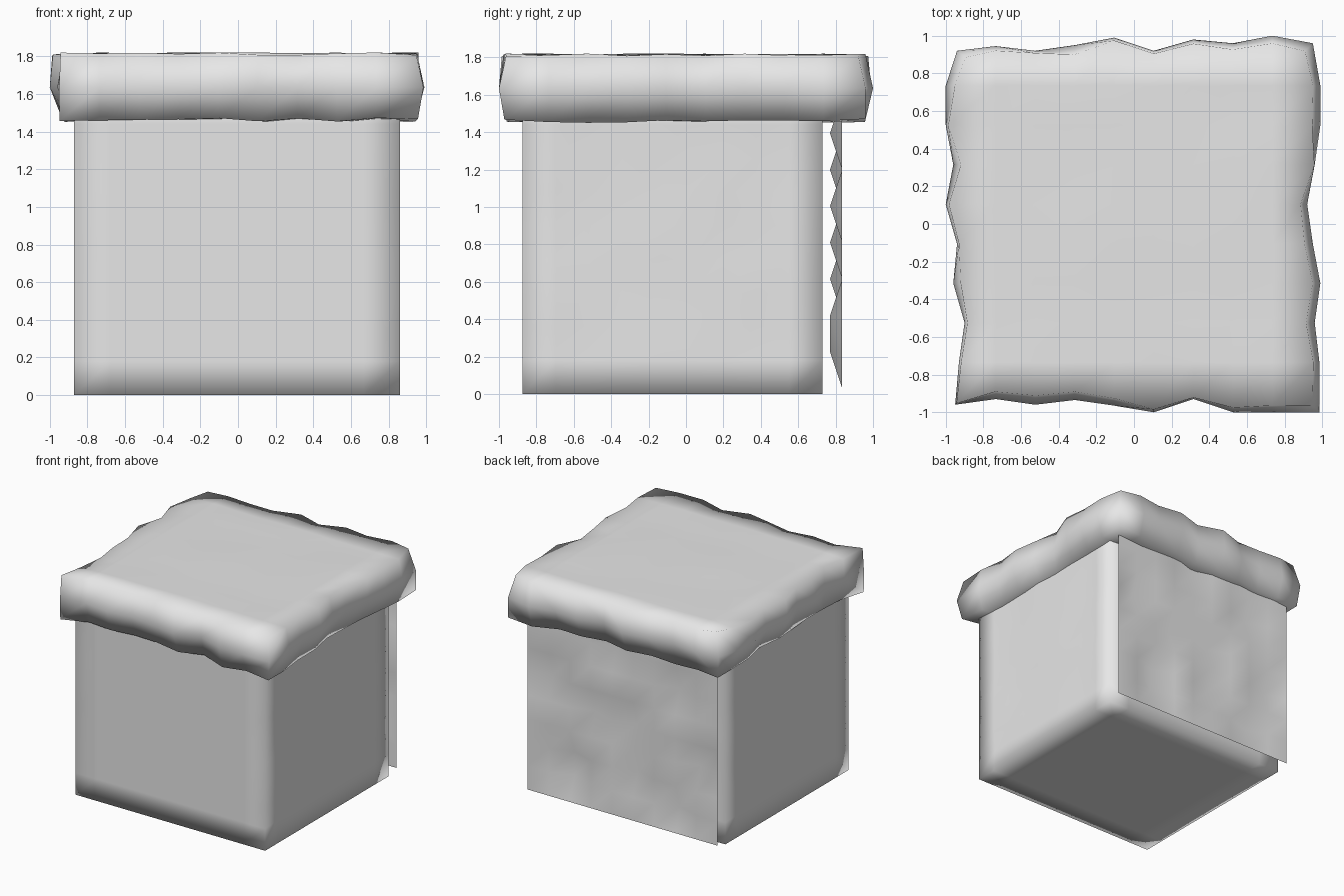
import bpy, bmesh, random
from mathutils import Vector

if "Cube" in bpy.data.objects:
    bpy.data.objects.remove(bpy.data.objects["Cube"])

random.seed(4)
N = 9  # cells across each face

grey = bpy.data.materials.new("plain grey")
grey.diffuse_color = (0.8, 0.8, 0.8, 1)
grey.use_nodes = True
grey.node_tree.nodes["Principled BSDF"].inputs["Base Color"].default_value = grey.diffuse_color


def finish(bm, name, recalc=True):
    if recalc:
        bmesh.ops.recalc_face_normals(bm, faces=bm.faces)
    for f in bm.faces:
        f.smooth = True
    me = bpy.data.meshes.new(name)
    bm.to_mesh(me)
    bm.free()
    me.materials.append(grey)
    ob = bpy.data.objects.new(name, me)
    bpy.context.collection.objects.link(ob)
    return ob


def grid_box(name, size, place):
    """Closed box of quads; place(i, j, k) gives the position of each node."""
    bm = bmesh.new()
    nodes = {}

    def node(p):
        p = tuple(p)
        if p not in nodes:
            nodes[p] = bm.verts.new(place(*p))
        return nodes[p]

    for axis in range(3):
        a, b = [n for n in range(3) if n != axis]
        for end in (0, size[axis]):
            for u in range(size[a]):
                for v in range(size[b]):
                    quad = []
                    for du, dv in ((0, 0), (1, 0), (1, 1), (0, 1)):
                        p = [0, 0, 0]
                        p[axis], p[a], p[b] = end, u + du, v + dv
                        quad.append(node(p))
                    bm.faces.new(quad)
    return finish(bm, name)


# Body block, its top hidden inside the lid, with slightly uneven sides
def body_node(i, j, k):
    x = -0.87 + 1.73 * i / N
    y = -0.875 + 1.605 * j / N
    if i in (0, N) and 0 < j < N and 0 < k < N:
        x += random.uniform(0, 0.012) * (1 if i == 0 else -1)
    return Vector((x, y, 1.62 * k / N))


grid_box("body", (N, N, N), body_node)

# Puffy lid: reach of the middle ring on each side, node by node
FRONT = [.96, .93, .96, .935, .965, 1.0, .93, 1.0, 1.0, 1.0]
BACK = [.92, .945, .92, .95, .99, .92, .98, .96, 1.0, .96]
LEFT = [.95, .93, .90, .96, .94, 1.0, .96, 1.0, 1.0, .94]
RIGHT = [.985, .985, .96, .99, .95, .92, .96, .99, .99, .95]


def lid_node(i, j, k):
    x, y = -0.945 + 0.21 * i, -0.945 + 0.21 * j
    corner = i in (0, N) and j in (0, N)
    rim = i in (0, N) or j in (0, N)
    if k == 0:
        inset = random.uniform(0.0, 0.03) if corner else random.uniform(0.04, 0.08)
        z = 1.45 + random.uniform(0, 0.025)
    elif k == 1:
        inset, z = 0, 1.635
    else:
        inset = random.uniform(0.0, 0.05)
        z = 1.82 - random.uniform(0, 0.015) * (1 if rim else 0.6)

    def reach(v):
        return max(v - inset, 0.885)

    if i == 0:
        x = -reach(LEFT[j])
    elif i == N:
        x = reach(RIGHT[j])
    if j == 0:
        y = -reach(FRONT[i])
    elif j == N:
        y = reach(BACK[i])
    return Vector((x, y, z))


grid_box("lid", (N, N, 2), lid_node)

# Thin back panel with pressed dents (column from +x, row from the bottom)
DENTS = {(1, 5), (4, 7), (3, 4), (5, 4), (7, 6), (2, 2), (2, 1),
         (5, 2), (8, 3), (7, 1)}
bm = bmesh.new()
ROWS = 8
v = {}
for c in range(N + 1):
    for r in range(ROWS + 1):
        y = 0.77 if (c, r) in DENTS else 0.835
        v[c, r] = bm.verts.new((0.86 - 1.73 * c / N, y, 0.03 + 0.195 * r))
for c in range(N):
    for r in range(ROWS):
        bm.faces.new((v[c, r], v[c + 1, r], v[c + 1, r + 1], v[c, r + 1]))
finish(bm, "back_panel", recalc=False)
